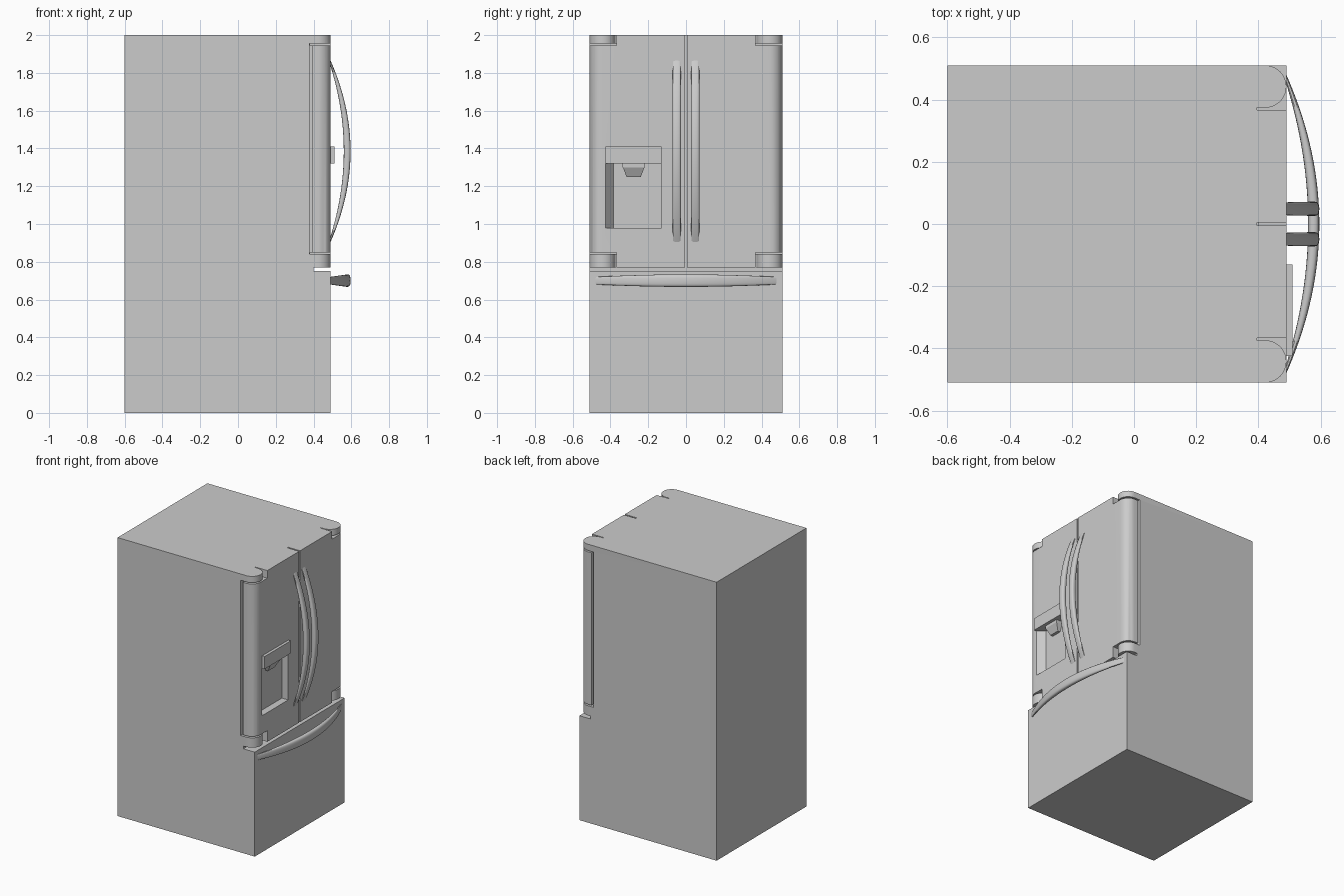
import bpy
import bmesh
from math import cos, sin, pi, radians, copysign

old = bpy.data.objects.get("Cube")
if old:
    bpy.data.objects.remove(old, do_unlink=True)

grey = bpy.data.materials.new("appliance grey")
grey.use_nodes = True
GREY = (0.6, 0.6, 0.6, 1)
grey.diffuse_color = GREY
grey.node_tree.nodes["Principled BSDF"].inputs["Base Color"].default_value = GREY

FACE = 0.49     # front plane of the doors
BACK = 0.395    # plane where doors meet the cabinet
SIDE = 0.51     # half width
TOP = 2.0


def finish(name, bm):
    bmesh.ops.recalc_face_normals(bm, faces=bm.faces[:])
    mesh = bpy.data.meshes.new(name)
    bm.to_mesh(mesh)
    bm.free()
    mesh.materials.append(grey)
    obj = bpy.data.objects.new(name, mesh)
    bpy.context.collection.objects.link(obj)
    return obj


def prism(name, plan, z0, z1):
    """Extrude a plan outline from z0 to z1."""
    bm = bmesh.new()
    face = bm.faces.new([bm.verts.new((x, y, z0)) for x, y in plan])
    up = bmesh.ops.extrude_face_region(bm, geom=[face])["geom"]
    bmesh.ops.translate(bm, vec=(0, 0, z1 - z0),
                        verts=[v for v in up if isinstance(v, bmesh.types.BMVert)])
    return finish(name, bm)


def box(name, x0, x1, y0, y1, z0, z1):
    return prism(name, [(x0, y0), (x1, y0), (x1, y1), (x0, y1)], z0, z1)


def activate(obj):
    bpy.ops.object.select_all(action="DESELECT")
    obj.select_set(True)
    bpy.context.view_layer.objects.active = obj


def smooth(obj):
    activate(obj)
    bpy.ops.object.shade_smooth_by_angle(angle=radians(35))


def carve(target, cutter):
    mod = target.modifiers.new("carve", "BOOLEAN")
    mod.operation = "DIFFERENCE"
    mod.solver = "EXACT"
    mod.object = cutter
    activate(target)
    bpy.ops.object.modifier_apply(modifier=mod.name)
    bpy.data.objects.remove(cutter, do_unlink=True)


# Cabinet with doors and drawer front
cabinet = box("cabinet", -0.6, FACE, -SIDE, SIDE, 0, TOP)
carve(cabinet, box("drawer_gap", 0.4, 0.6, -0.6, 0.6, 0.75, 0.77))
carve(cabinet, box("door_gap", BACK, 0.6, -0.005, 0.005, 0.76, 2.1))

# Rounded door edges, hinge notches, slits and side grooves
RADIUS = 0.068
CX, CY = FACE - RADIUS, SIDE - RADIUS
for s in (-1, 1):
    def arc(start, end, steps):
        angles = [start + (end - start) * i / steps for i in range(steps + 1)]
        return [(CX + RADIUS * cos(a), s * (CY + RADIUS * sin(a))) for a in angles]

    edge = arc(pi / 2, 0, 10) + [(0.6, s * CY), (0.6, s * 0.6), (CX, s * 0.6)]
    notch = arc(pi / 2, -pi / 2, 20) + [
        (BACK, s * (CY - RADIUS)), (BACK, s * 0.367), (0.6, s * 0.367),
        (0.6, s * 0.6), (CX, s * 0.6)]
    carve(cabinet, prism("edge_cut", edge, 0.76, 2.1))
    for z0, z1 in ((0.76, 0.85), (1.945, 2.1)):
        carve(cabinet, prism("hinge_notch_cut", notch, z0, z1))
    y0, y1 = sorted((s * 0.367, s * 0.6))
    for z in (0.84, 1.945):
        carve(cabinet, box("hinge_slit_cut", 0.38, 0.6, y0, y1, z, z + 0.01))
    y0, y1 = sorted((s * 0.48, s * 0.6))
    carve(cabinet, box("side_groove_cut", 0.378, BACK, y0, y1, 0.84, 1.955))

# Dispenser alcove with one slanted wall
carve(cabinet, prism("alcove_cut", [(0.6, -0.425), (FACE, -0.425), (0.44, -0.385),
                                    (0.44, -0.13), (0.6, -0.13)], 0.98, 1.32))
smooth(cabinet)
box("dispenser_panel", 0.44, 0.51, -0.425, -0.13, 1.32, 1.41)

# Dispenser spout: a block tapering downwards
box("spout_base", 0.44, 0.487, -0.335, -0.22, 1.3, 1.32)
bm = bmesh.new()
for z, x, half in ((1.3, 0.487, 0.057), (1.25, 0.46, 0.038)):
    for side in (-1, 1):
        for px in (0.44, x):
            bm.verts.new((px, -0.277 + side * half, z))
bmesh.ops.convex_hull(bm, input=bm.verts[:])
finish("dispenser_spout", bm)


def handle(name, place, half_width, taper):
    """Loft an arched bar; place maps (out, along, across) to the model."""
    bm = bmesh.new()
    rings, sides, steps = [], 20, 40
    for i in range(steps + 1):
        t = -1 + 2 * i / steps
        outer = 0.106 * (1 - t * t)
        inner = 0.07 * (1 - 1.14 * t * t)
        mid, depth = (outer + inner) / 2, (outer - inner) / 2
        width = half_width * (1 - taper * t * t)
        ring = []
        for k in range(sides):
            c, q = cos(2 * pi * k / sides), sin(2 * pi * k / sides)
            out = mid + depth * copysign(abs(c) ** 0.7, c)
            across = width * copysign(abs(q) ** 0.7, q)
            ring.append(bm.verts.new(place(FACE + out, 0.48 * t, across)))
        rings.append(ring)
    for a, b in zip(rings, rings[1:]):
        for k in range(sides):
            n = (k + 1) % sides
            bm.faces.new((a[k], a[n], b[n], b[k]))
    bm.faces.new(rings[0])
    bm.faces.new(rings[-1])
    smooth(finish(name, bm))


# Door handles and drawer handle
for label, s in (("right", -1), ("left", 1)):
    handle(label + "_door_handle",
           lambda out, along, across: (out, s * 0.049 + across, 1.385 + along), 0.023, 0.1)
handle("drawer_handle",
       lambda out, along, across: (out, along, 0.7 + across), 0.033, 0.4)
